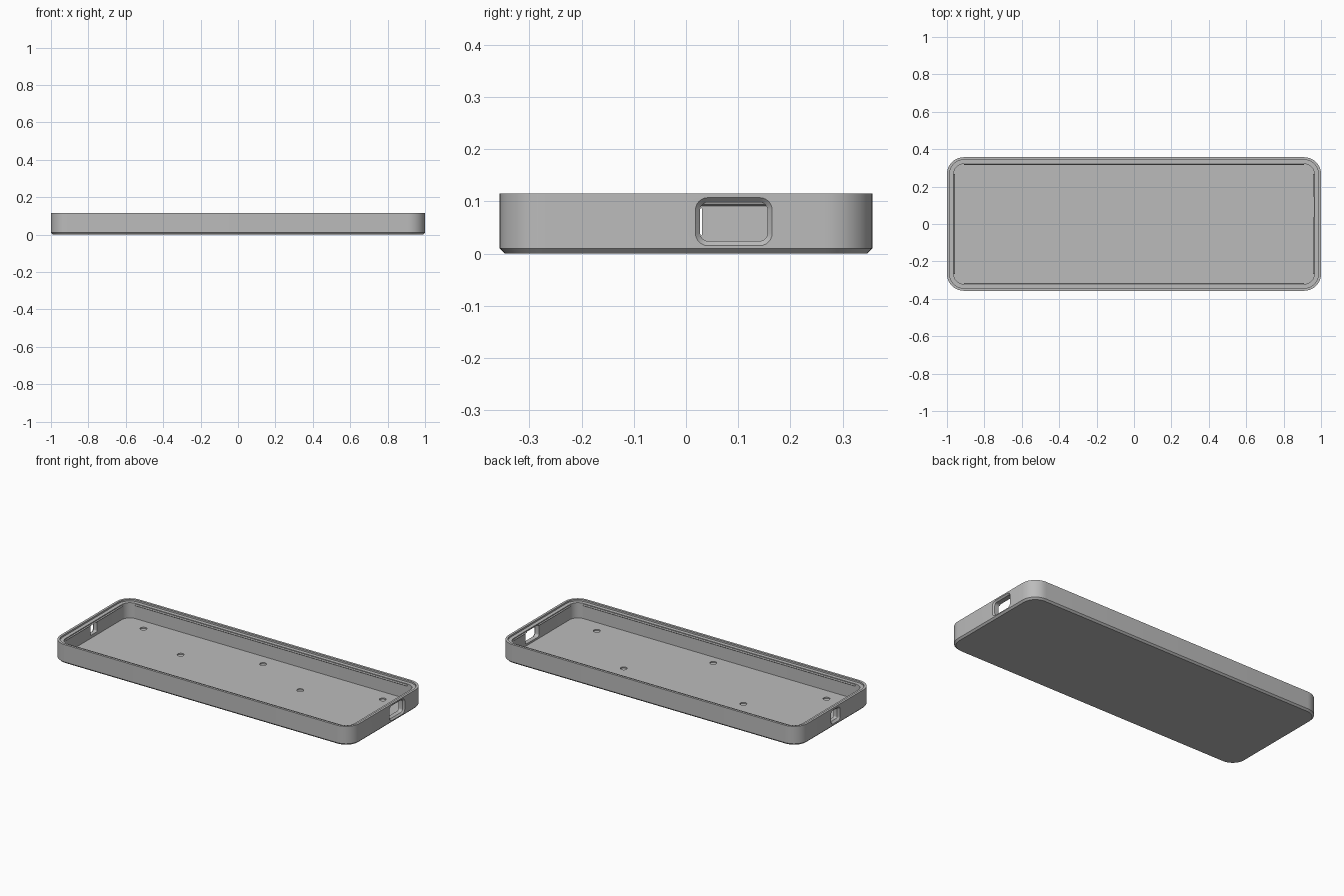
import bpy, bmesh, math
from mathutils import Vector, Matrix

cube = bpy.data.objects.get("Cube")
if cube:
    bpy.data.objects.remove(cube, do_unlink=True)

HALF_X, HALF_Y, RADIUS = 1.0, 0.357, 0.09
RIM_Z, LEDGE_Z, FLOOR_Z = 0.115, 0.105, 0.013
WALL, LIP = 0.036, 0.014

grey = bpy.data.materials.new("plain_grey")
grey.use_nodes = True
grey.diffuse_color = (0.5, 0.5, 0.5, 1)
grey.node_tree.nodes["Principled BSDF"].inputs["Base Color"].default_value = (0.5, 0.5, 0.5, 1)


def rounded_rect(hx, hy, r, steps=10):
    """Counter-clockwise outline of a rounded rectangle."""
    points = []
    for k, (sx, sy) in enumerate([(1, 1), (-1, 1), (-1, -1), (1, -1)]):
        for i in range(steps + 1):
            a = math.pi / 2 * (k + i / steps)
            points.append((sx * (hx - r) + r * math.cos(a), sy * (hy - r) + r * math.sin(a)))
    return points


def loft(bm, rings):
    """Skin a list of equal-length rings and close both ends."""
    loops = [[bm.verts.new(p) for p in ring] for ring in rings]
    for low, high in zip(loops, loops[1:]):
        for i in range(len(low)):
            j = (i + 1) % len(low)
            bm.faces.new((low[i], low[j], high[j], high[i]))
    bm.faces.new(loops[0][::-1])
    bm.faces.new(loops[-1])


def make_object(name, bm):
    bmesh.ops.recalc_face_normals(bm, faces=bm.faces[:])
    mesh = bpy.data.meshes.new(name)
    bm.to_mesh(mesh)
    bm.free()
    mesh.materials.append(grey)
    obj = bpy.data.objects.new(name, mesh)
    bpy.context.scene.collection.objects.link(obj)
    return obj


def activate(obj):
    bpy.ops.object.select_all(action='DESELECT')
    obj.select_set(True)
    bpy.context.view_layer.objects.active = obj


def cut(obj, cutter):
    mod = obj.modifiers.new("cut", 'BOOLEAN')
    mod.operation, mod.solver, mod.object = 'DIFFERENCE', 'EXACT', cutter
    activate(obj)
    bpy.ops.object.modifier_apply(modifier=mod.name)


# Tray shell: bottom chamfer, outer wall, lip, ledge, inner wall, floor
section = [(0.01, 0), (0, 0.01), (0, RIM_Z), (LIP, RIM_Z), (LIP, LEDGE_Z),
           (WALL, LEDGE_Z), (WALL, FLOOR_Z)]
bm = bmesh.new()
loft(bm, [[(x, y, z) for x, y in rounded_rect(HALF_X - d, HALF_Y - d, RADIUS - d)]
          for d, z in section])
tray = make_object("tray_shell", bm)


# Thin snap ridges along the straight parts of the inner wall
def ridge(name, axis, side):
    wall = (HALF_X if axis == 0 else HALF_Y) - WALL
    reach = (HALF_Y if axis == 0 else HALF_X) - RADIUS
    triangle = [(0.002, 0.089), (-0.006, 0.095), (0.002, 0.101)]
    rings = []
    for end in (-reach, reach):
        ring = []
        for d, z in triangle:
            across = side * (wall + d)
            ring.append((across, end, z) if axis == 0 else (end, across, z))
        rings.append(ring)
    b = bmesh.new()
    loft(b, rings)
    return make_object(name, b)


right_ridge = ridge("right_end_ridge", 0, -1)
left_ridge = ridge("left_end_ridge", 0, 1)
ridge("front_ridge", 1, -1)
ridge("back_ridge", 1, 1)


# Port openings with a chamfered outer edge
def port_cutter(name, side, cy, cz, hy, hz, r, chamfer):
    rings = []
    for x, d in [(1.002, -0.002), (1 - chamfer, chamfer), (0.93, chamfer)]:
        rings.append([(side * x, cy + y, cz + z)
                      for y, z in rounded_rect(hy - d, hz - d, r - d, 6)])
    b = bmesh.new()
    loft(b, rings)
    obj = make_object(name, b)
    obj.hide_render = True
    return obj


large_port = port_cutter("large_port_cutter", 1, 0.0915, 0.061, 0.0735, 0.046, 0.024, 0.009)
small_port = port_cutter("small_port_cutter", -1, 0, 0.061, 0.043, 0.042, 0.02, 0.012)

# Round recesses in the floor
recesses = [(-0.8, 0.24), (0, 0.24), (0.8, 0.24), (-0.44, 0.08), (0.36, 0.08),
            (-0.775, -0.235), (0, -0.26), (0.76, -0.235)]
bm = bmesh.new()
for x, y in recesses:
    bmesh.ops.create_cone(bm, cap_ends=True, segments=24, radius1=0.019, radius2=0.019,
                          depth=0.03, matrix=Matrix.Translation(Vector((x, y, 0.021))))
holes = make_object("recess_cutter", bm)
holes.hide_render = True

cut(tray, holes)
cut(tray, large_port)
cut(tray, small_port)
cut(left_ridge, large_port)
cut(right_ridge, small_port)
for cutter in (holes, large_port, small_port):
    bpy.data.objects.remove(cutter, do_unlink=True)

activate(tray)
bpy.ops.object.shade_smooth_by_angle(angle=math.radians(30))
